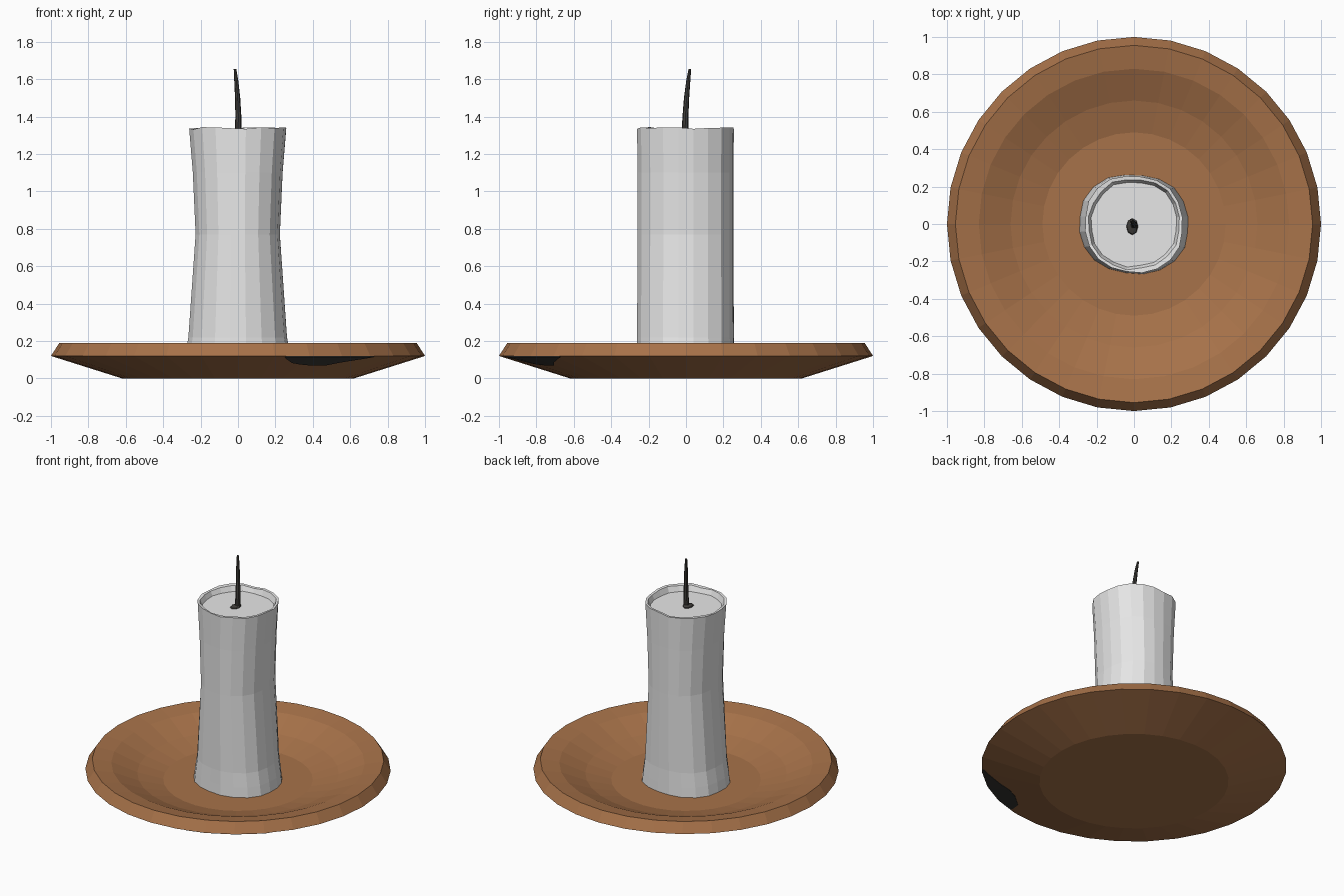
import bpy, bmesh, math, random
from math import sin, cos, pi, radians

if "Cube" in bpy.data.objects:
    bpy.data.objects.remove(bpy.data.objects["Cube"])

random.seed(4)


def material(name, rgb):
    m = bpy.data.materials.new(name)
    m.diffuse_color = (*rgb, 1)
    m.use_nodes = True
    m.node_tree.nodes["Principled BSDF"].inputs["Base Color"].default_value = m.diffuse_color
    return m


CLAY = material("brown clay", (0.386, 0.168, 0.067))
WAX = material("white wax", (0.80, 0.80, 0.80))
SOOT = material("charred black", (0.05, 0.047, 0.042))


def loft(name, rings, mat):
    """Skin a list of equal-length point rings and cap both ends."""
    bm = bmesh.new()
    vs = [[bm.verts.new(p) for p in ring] for ring in rings]
    n = len(vs[0])
    for a, b in zip(vs, vs[1:]):
        for i in range(n):
            j = (i + 1) % n
            bm.faces.new((a[i], a[j], b[j], b[i]))
    bm.faces.new(vs[0][::-1])
    bm.faces.new(vs[-1])
    return finish(name, bm, mat)


def finish(name, bm, mat):
    bmesh.ops.recalc_face_normals(bm, faces=bm.faces)
    me = bpy.data.meshes.new(name)
    bm.to_mesh(me)
    bm.free()
    me.materials.append(mat)
    ob = bpy.data.objects.new(name, me)
    bpy.context.collection.objects.link(ob)
    return ob


# Dish: turned profile, from the foot round the rim to the floor inside
SIDES = 32
profile = [(0.62, 0), (1.0, 0.12), (0.955, 0.19), (0.83, 0.168),
           (0.66, 0.095), (0.49, 0.05)]
loft("dish", [[(r * cos(2 * pi * i / SIDES), r * sin(2 * pi * i / SIDES), z)
               for i in range(SIDES)] for r, z in profile], CLAY)


# Soot mark: thin plate lying on the facets of the dish underside
def under(azimuth, r, drop):
    step = 360 / SIDES
    off = radians((azimuth % step) - step / 2)
    rr = r * cos(pi / SIDES) / cos(off)
    a = radians(azimuth)
    return (rr * cos(a), rr * sin(a), 0.12 * (r - 0.62) / 0.38 - drop)


edge = [(-75, 0.975), (-71, 0.89), (-67.5, 0.865), (-62, 0.845),
        (-56.25, 0.85), (-52, 0.90), (-45, 0.965), (-43, 0.985)]
bm = bmesh.new()
cols = [[bm.verts.new(under(a, r, d))
         for r, d in ((rin, 0.003), (0.996, 0.003), (0.996, -0.001), (rin, -0.001))]
        for a, rin in edge]
for p, q in zip(cols, cols[1:]):
    for k in range(4):
        m = (k + 1) % 4
        bm.faces.new((p[k], p[m], q[m], q[k]))
bm.faces.new(cols[0])
bm.faces.new(cols[-1][::-1])
finish("soot_mark", bm, SOOT)

# Candle: slightly lumpy waisted column with a recessed wax pool on top
N = 20
lump = [random.uniform(0.975, 1.015) for _ in range(N)]
wave = [random.uniform(-0.008, 0.006) for _ in range(N)]
lip = [random.uniform(0.90, 0.95) for _ in range(N)]


def wax_ring(rx, ry, z, wavy=0, inner=False):
    pts = []
    for i in range(N):
        a = 2 * pi * (i + 0.5) / N
        c, s = cos(a), sin(a)
        k = (abs(c) ** 2.25 + abs(s) ** 2.25) ** (-1 / 2.25)
        k *= lip[i] if inner else lump[i]
        pts.append((rx * k * c, ry * k * s, z + wavy * wave[i]))
    return pts


loft("candle", [
    wax_ring(0.295, 0.267, 0.045),
    wax_ring(0.285, 0.264, 0.12),
    wax_ring(0.268, 0.260, 0.22),
    wax_ring(0.229, 0.258, 0.77),
    wax_ring(0.244, 0.258, 1.10),
    wax_ring(0.264, 0.260, 1.338, 1),
    wax_ring(0.264, 0.260, 1.336, 1, True),
    wax_ring(0.248, 0.244, 1.300, 0, True),
], WAX)

# Wick: tapering bent stem with a flared charred foot on the pool
path = [(-0.01, -0.015, 1.298, 0.032, 0.045), (-0.008, -0.012, 1.306, 0.030, 0.042),
        (0.0, -0.005, 1.315, 0.018, 0.018), (0.002, -0.003, 1.40, 0.016, 0.016),
        (-0.002, 0.003, 1.50, 0.014, 0.014), (-0.009, 0.012, 1.59, 0.011, 0.011),
        (-0.016, 0.021, 1.655, 0.007, 0.007)]
loft("wick", [[(x + rx * cos(pi * i / 4), y + ry * sin(pi * i / 4), z)
               for i in range(8)] for x, y, z, rx, ry in path], SOOT)
